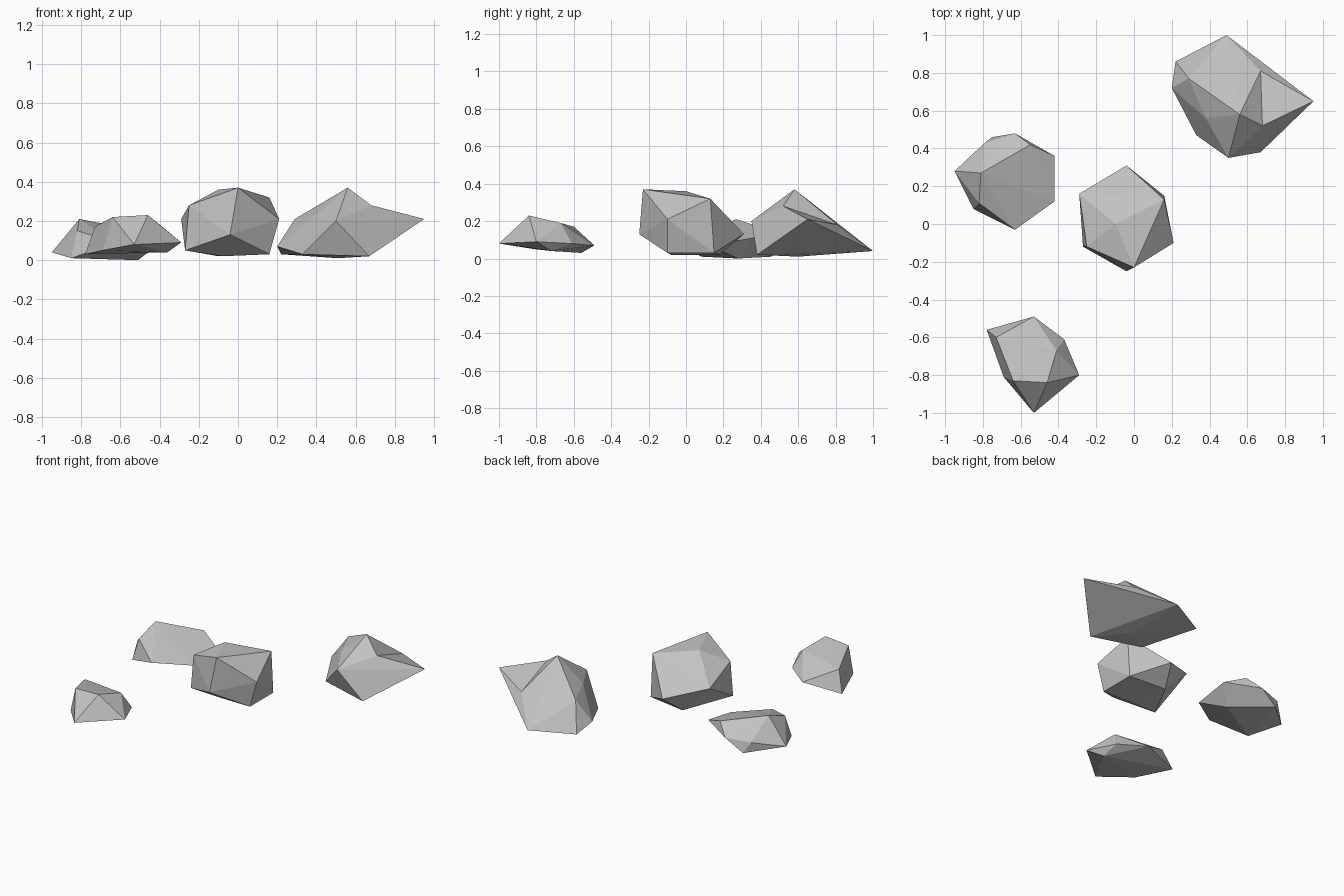
import bpy
import bmesh
from mathutils import Vector

default_cube = bpy.data.objects.get("Cube")
if default_cube:
    bpy.data.objects.remove(default_cube, do_unlink=True)


def make_material(name, color):
    mat = bpy.data.materials.new(name)
    mat.use_nodes = True
    mat.diffuse_color = color
    mat.node_tree.nodes["Principled BSDF"].inputs["Base Color"].default_value = color
    return mat


stone = make_material("stone grey", (0.54, 0.54, 0.54, 1))


def make_rock(name, crown, waist, foot, crease=None):
    """Faceted boulder wrapped around its crown, waist and foot corners.
    crease: two corners whose shared ridge is turned into a shallow valley."""
    bm = bmesh.new()
    for corner in crown + waist + foot:
        bm.verts.new(corner)
    hull = bmesh.ops.convex_hull(bm, input=bm.verts[:])
    spare = {g for g in hull["geom_interior"] + hull["geom_unused"]
             if isinstance(g, bmesh.types.BMVert)}
    bmesh.ops.delete(bm, geom=list(spare), context="VERTS")
    if crease:
        ends = [min(bm.verts, key=lambda v: (v.co - Vector(c)).length) for c in crease]
        ridge = bm.edges.get(ends)
        if ridge:
            bmesh.ops.rotate_edges(bm, edges=[ridge], use_ccw=False)
    bmesh.ops.recalc_face_normals(bm, faces=bm.faces[:])
    mesh = bpy.data.meshes.new(name)
    bm.to_mesh(mesh)
    bm.free()
    mesh.materials.append(stone)
    rock = bpy.data.objects.new(name, mesh)
    bpy.context.collection.objects.link(rock)
    return rock


# Round boulder in the middle
make_rock(
    "middle_rock",
    crown=[(0, -.23, .37), (-.1, 0, .36), (.16, .13, .32), (-.25, -.12, .28)],
    waist=[(-.29, .16, .21), (.21, -.1, .21), (-.04, -.25, .13), (-.04, .31, .13)],
    foot=[(.16, -.1, .03), (.16, .15, .03), (-.1, .18, .02), (-.08, -.08, .02),
          (-.27, -.12, .05)],
)

# Small rock at the front
make_rock(
    "front_rock",
    crown=[(-.46, -.84, .23), (-.64, -.83, .22), (-.41, -.67, .19), (-.73, -.6, .17)],
    waist=[(-.29, -.8, .09), (-.53, -1, .08), (-.53, -.49, .07), (-.37, -.61, .08)],
    foot=[(-.78, -.56, .03), (-.69, -.81, .05), (-.36, -.72, .04)],
)

# Low sloping rock on the side
make_rock(
    "side_rock",
    crown=[(-.81, .27, .21), (-.82, .11, .15), (-.55, .42, .16)],
    waist=[(-.42, .36, .11), (-.42, .12, .07), (-.63, -.03, .09), (-.63, .48, .09),
           (-.79, .43, .08)],
    foot=[(-.95, .28, .04), (-.85, .08, .01), (-.75, .46, .01), (-.51, .28, 0)],
)

# Large pointed rock at the back
peak, tip = (.56, .58, .37), (.95, .65, .21)
make_rock(
    "back_rock",
    crown=[peak, (.68, .52, .28), (.38, .56, .22), (.29, .77, .21)],
    waist=[tip, (.5, .35, .2), (.67, .81, .18), (.2, .72, .07)],
    foot=[(.49, 1, .04), (.22, .86, .03), (.33, .47, .03), (.67, .38, .02),
          (.51, .6, .01)],
    crease=(peak, tip),
)
